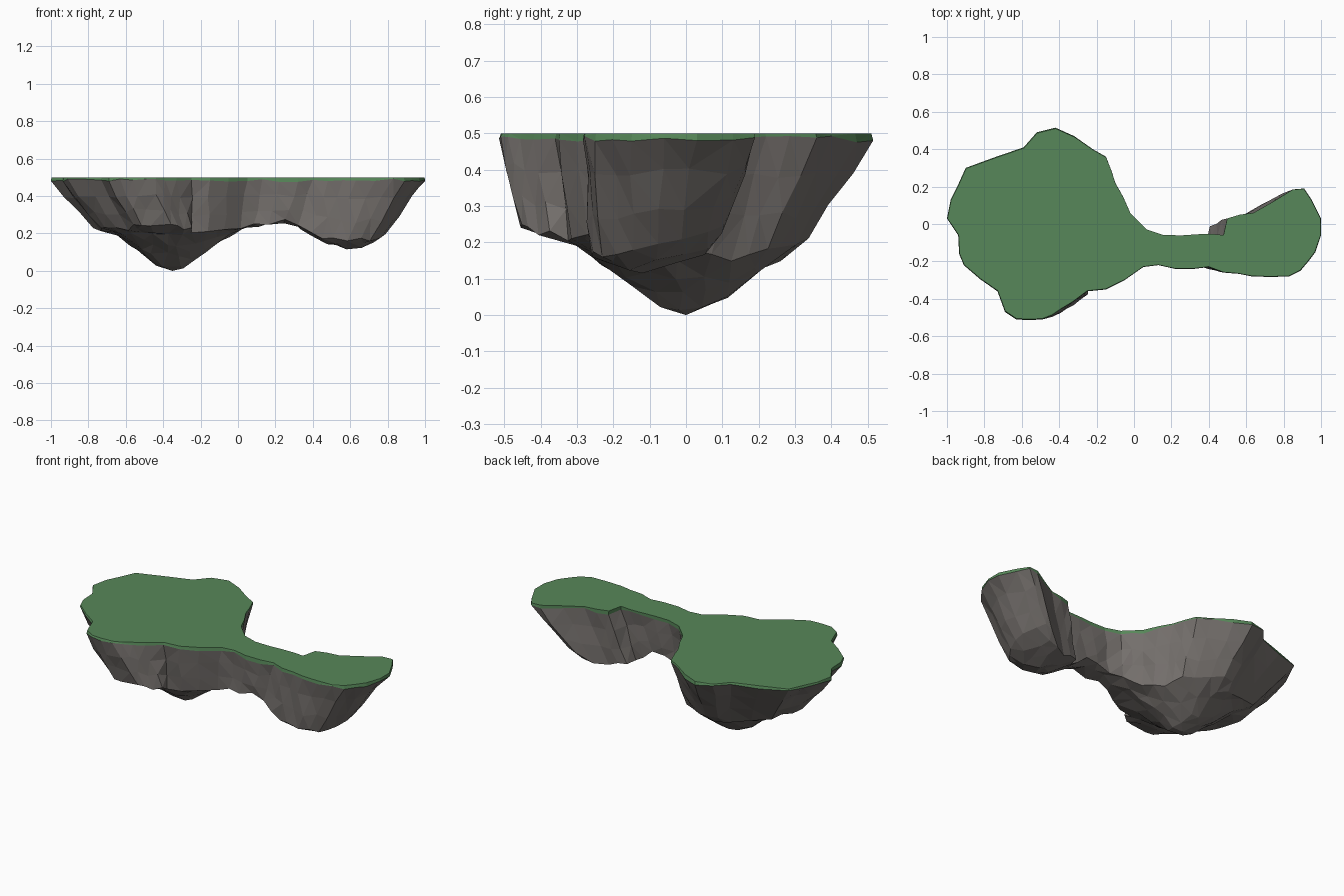
import bpy, bmesh, random
from mathutils import Vector
from mathutils.geometry import delaunay_2d_cdt

if "Cube" in bpy.data.objects:
    bpy.data.objects.remove(bpy.data.objects["Cube"])

random.seed(4)


def jitter(a):
    return random.uniform(-a, a)


# Shoreline seen from above
SHORE = [
    (-1, .03), (-.98, .13), (-.9, .3), (-.59, .41), (-.52, .49), (-.42, .515),
    (-.32, .47), (-.22, .4), (-.15, .36), (-.1, .22), (-.02, .06), (.07, -.03), (.16, -.06),
    (.35, -.055), (.48, -.06), (.5, .03), (.64, .06), (.85, .185), (.91, .19),
    (.95, .13), (1, .03), (1, -.06), (.97, -.15), (.89, -.25), (.83, -.28),
    (.63, -.28), (.48, -.26), (.4, -.23), (.32, -.24), (.22, -.24), (.13, -.22),
    (.05, -.23), (-.05, -.3), (-.15, -.35), (-.25, -.36), (-.33, -.42),
    (-.44, -.49), (-.49, -.51), (-.63, -.51), (-.69, -.47), (-.73, -.36),
    (-.91, -.22), (-.935, -.16), (-.94, -.06)][::-1]

# Break up the longer stretches with slightly uneven midpoints
OUTLINE = []
for a, b in zip(SHORE, SHORE[1:] + SHORE[:1]):
    OUTLINE.append(a)
    if (Vector(a) - Vector(b)).length > .125:
        OUTLINE.append(((a[0] + b[0]) / 2 + jitter(.006), (a[1] + b[1]) / 2 + jitter(.006)))
N = len(OUTLINE)
RING = [(i, (i + 1) % N) for i in range(N)]

# Underside: height against distance from each of the two low tips
LEFT = ((-.35, 0), [(0, 0), (.08, .012), (.2, .115), (.32, .2), (.45, .24), (.7, .275), (3, .29)])
RIGHT = ((.58, -.12), [(0, .115), (.1, .135), (.2, .19), (.3, .262), (.5, .275), (3, .29)])


def depth(x, y):
    heights = []
    for (cx, cy), prof in (LEFT, RIGHT):
        r = Vector((x - cx, y - cy)).length
        for (r0, z0), (r1, z1) in zip(prof, prof[1:]):
            if r <= r1:
                heights.append(z0 + (z1 - z0) * (r - r0) / (r1 - r0))
                break
    return min(heights)


def lower(x, y):
    """Foot of the cliff below a shoreline point."""
    if x < -.25:
        lx = -.25 + (x + .25) * .7
    elif x < .47:
        lx = -.25 + (x + .25) * .88
    else:
        lx = .383 + (x - .47) * .765
    if y < -.4 and -.5 < x < -.3:
        lx += .06  # front spur that shows past the grass
    return lx, -.12 + (y + .12) * (.72 if y > -.12 else .85)


def bridge(bm, upper, low):
    for i, j in RING:
        bm.faces.new((upper[i], low[i], low[j], upper[j]))


def fill(bm, ring, pts, height, down):
    """Triangulate the inside of a ring of verts, using extra inner points."""
    co, _, tris, orig, _, _ = delaunay_2d_cdt(pts, RING, [], 1, 1e-5)
    made = {}
    for tri in tris:
        face = []
        for k in tri:
            src = orig[k][0] if orig[k] else N
            if src < N:
                face.append(ring[src])
                continue
            if k not in made:
                made[k] = bm.verts.new((*co[k], height(co[k])))
            face.append(made[k])
        bm.faces.new(face[::-1] if down else face)


def finish(bm, name, color):
    bmesh.ops.triangulate(bm, faces=bm.faces[:])
    me = bpy.data.meshes.new(name)
    bm.to_mesh(me)
    bm.free()
    mat = bpy.data.materials.new(name)
    mat.diffuse_color = color
    mat.use_nodes = True
    mat.node_tree.nodes["Principled BSDF"].inputs["Base Color"].default_value = mat.diffuse_color
    me.materials.append(mat)
    bpy.context.collection.objects.link(bpy.data.objects.new(name, me))


seam = [(x, y, .484 + jitter(.009)) for x, y in OUTLINE]

# Grass cap: flat top with a thin, slightly uneven lip
bm = bmesh.new()
top = [bm.verts.new((x * .997, y * .99, .5)) for x, y in OUTLINE]
lip = [bm.verts.new(p) for p in seam]
fill(bm, top, [v.co.to_2d() for v in top], lambda p: .5, False)
bridge(bm, top, lip)
finish(bm, "grass_top", (.095, .245, .1, 1))

# Rock: tapering cliff rings
bm = bmesh.new()
ring = [bm.verts.new(p) for p in seam]
feet = [Vector(lower(x, y)) for x, y in OUTLINE]
for t in (.33, .68, 1):
    upper, ring = ring, []
    a = .008 if t < 1 else 0
    for p, f in zip(seam, feet):
        q = Vector(p).lerp(Vector((f.x, f.y, depth(*f))), t)
        ring.append(bm.verts.new(q + Vector((jitter(a), jitter(a), jitter(.012)))))
    bridge(bm, upper, ring)

# Rock: faceted underside filling the foot ring
tips = [Vector(LEFT[0]), Vector(RIGHT[0])]
pts = feet + tips
step = .07
for i in range(27):
    for j in range(15):
        p = Vector((-.87 + i * step + jitter(.022), -.5 + j * step + jitter(.022)))
        if all((p - q).length > .04 for q in pts):
            pts.append(p)


def underside(p):
    rough = 0 if min((p - t).length for t in tips) < .01 else jitter(.013)
    return max(0, depth(*p) + rough)


fill(bm, ring, pts, underside, True)
finish(bm, "rock_base", (.175, .16, .15, 1))
